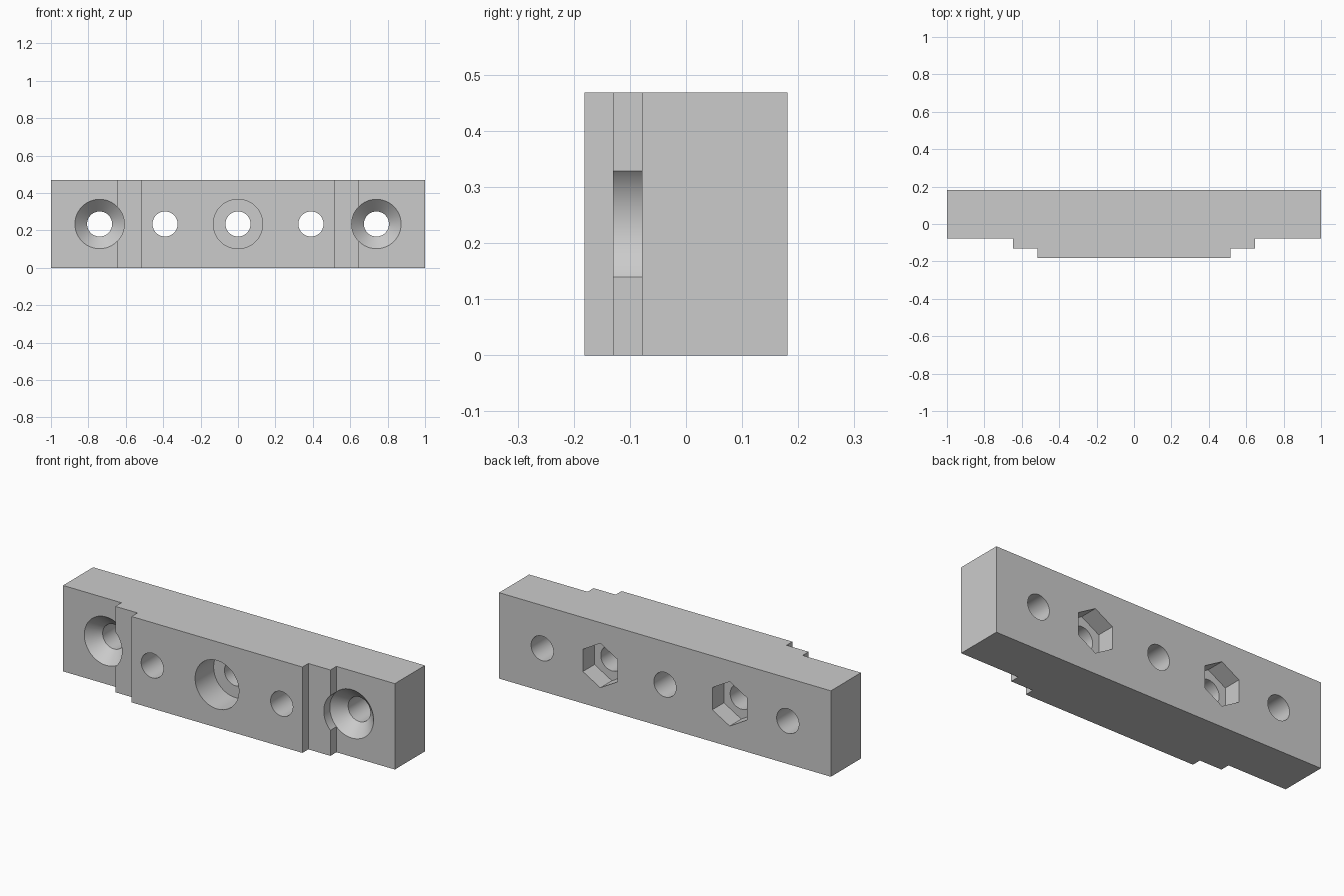
import bpy, bmesh, math

if "Cube" in bpy.data.objects:
    bpy.data.objects.remove(bpy.data.objects["Cube"], do_unlink=True)

HEIGHT = 0.468
MID_Z = HEIGHT / 2
BACK, FRONT, STEP, EAR = 0.181, -0.181, -0.13, -0.078
BORE, HEAD, NUT = 0.067, 0.132, 0.121   # hole, screw head and nut radii

grey = bpy.data.materials.new("plain grey")
grey.use_nodes = True
colour = (0.6, 0.6, 0.6, 1)
grey.diffuse_color = colour
grey.node_tree.nodes["Principled BSDF"].inputs["Base Color"].default_value = colour


def make_object(name, bm):
    bmesh.ops.recalc_face_normals(bm, faces=bm.faces)
    mesh = bpy.data.meshes.new(name)
    bm.to_mesh(mesh)
    bm.free()
    mesh.materials.append(grey)
    obj = bpy.data.objects.new(name, mesh)
    bpy.context.collection.objects.link(obj)
    return obj


def lathe(name, x, profile, sides=64):
    """Solid turned about a front-to-back axis from (y, radius) points."""
    bm = bmesh.new()
    rings = []
    for y, r in profile:
        angles = [math.tau * i / sides for i in range(sides)]
        rings.append([bm.verts.new((x + r * math.sin(a), y, MID_Z + r * math.cos(a)))
                      for a in angles])
    for lower, upper in zip(rings, rings[1:]):
        for i in range(sides):
            j = (i + 1) % sides
            bm.faces.new((lower[i], lower[j], upper[j], upper[i]))
    bm.faces.new(rings[0])
    bm.faces.new(rings[-1])
    return make_object(name, bm)


# Bar: stepped plan outline, mirrored left to right and raised to full height
half = [(1, BACK), (1, EAR), (0.648, EAR), (0.648, STEP), (0.515, STEP), (0.515, FRONT)]
outline = half + [(-x, y) for x, y in reversed(half)]
bm = bmesh.new()
base = bm.faces.new([bm.verts.new((x, y, 0)) for x, y in outline])
top = bmesh.ops.extrude_face_region(bm, geom=[base])["geom"]
bmesh.ops.translate(bm, vec=(0, 0, HEIGHT),
                    verts=[v for v in top if isinstance(v, bmesh.types.BMVert)])
bar = make_object("stepped_mounting_bar", bm)

# Centre hole with a flat-bottomed screw recess
seat = FRONT + 0.16
cutters = [lathe("centre_hole_cutter", 0,
                 [(-0.4, HEAD), (seat, HEAD), (seat, BORE), (0.4, BORE)])]

for side, s in (("left", 1), ("right", -1)):
    # Outer holes: countersunk, with clearance cut into the neighbouring step
    cutters.append(lathe(side + "_countersink_cutter", s * 0.74,
                         [(-0.4, HEAD), (EAR, HEAD),
                          (EAR + HEAD - BORE, BORE), (0.4, BORE)]))
    # Inner holes: plain bore with a hexagonal nut pocket at the back
    cutters.append(lathe(side + "_bore_cutter", s * 0.39, [(-0.4, BORE), (0.4, BORE)]))
    cutters.append(lathe(side + "_nut_pocket_cutter", s * 0.39,
                         [(BACK - 0.1, NUT), (0.4, NUT)], sides=6))

# Cut every hole, then discard the cutters
bpy.ops.object.select_all(action='DESELECT')
bar.select_set(True)
bpy.context.view_layer.objects.active = bar
for cutter in cutters:
    cutter.hide_render = True
    mod = bar.modifiers.new(cutter.name, 'BOOLEAN')
    mod.operation = 'DIFFERENCE'
    mod.solver = 'EXACT'
    mod.object = cutter
    bpy.ops.object.modifier_apply(modifier=mod.name)
    bpy.data.objects.remove(cutter, do_unlink=True)

bpy.ops.object.shade_smooth_by_angle(angle=math.radians(30))
